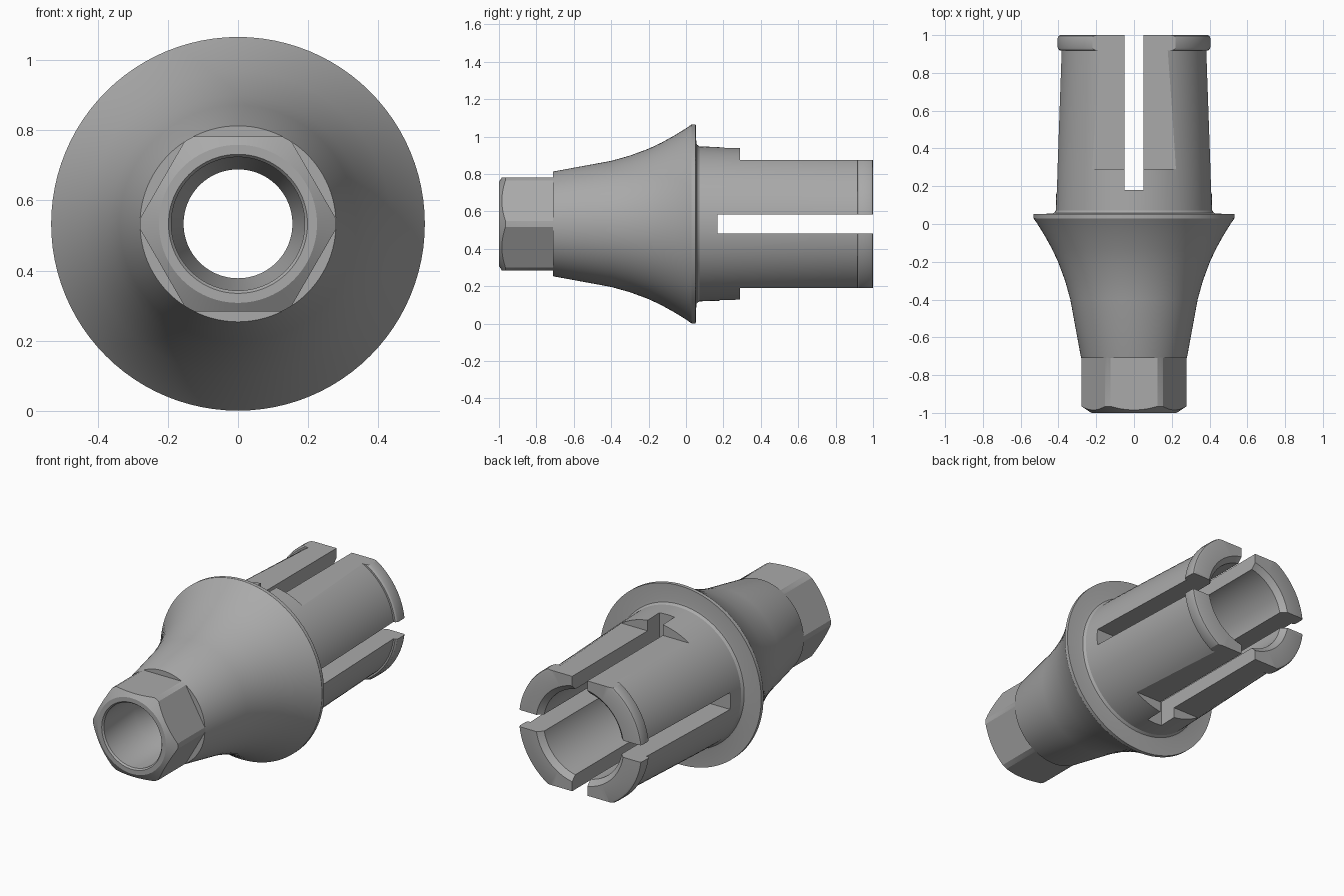
import bpy, bmesh, math
from mathutils import Matrix, Vector

AXIS_Z = 0.533

cube = bpy.data.objects.get("Cube")
if cube:
    bpy.data.objects.remove(cube, do_unlink=True)

metal = bpy.data.materials.new("satin grey metal")
metal.use_nodes = True
GREY = (0.40, 0.40, 0.40, 1)
metal.diffuse_color = GREY
metal.node_tree.nodes["Principled BSDF"].inputs["Base Color"].default_value = GREY


def add_object(name, bm):
    bmesh.ops.recalc_face_normals(bm, faces=bm.faces[:])
    mesh = bpy.data.meshes.new(name)
    bm.to_mesh(mesh)
    bm.free()
    obj = bpy.data.objects.new(name, mesh)
    obj.location.z = AXIS_Z
    bpy.context.collection.objects.link(obj)
    return obj


def lathe(name, profile, segments):
    """Turn a closed (y, radius) profile around the y axis."""
    bm = bmesh.new()
    rings = []
    for i in range(segments):
        a = 2 * math.pi * i / segments
        rings.append([bm.verts.new((r * math.cos(a), y, r * math.sin(a)))
                      for y, r in profile])
    n = len(profile)
    for i in range(segments):
        here, after = rings[i], rings[(i + 1) % segments]
        for j in range(n):
            k = (j + 1) % n
            bm.faces.new((here[j], here[k], after[k], after[j]))
    return add_object(name, bm)


def box(name, low, high):
    bm = bmesh.new()
    low, high = Vector(low), Vector(high)
    bmesh.ops.create_cube(bm, size=1, matrix=Matrix.Translation((low + high) / 2)
                          @ Matrix.Diagonal((*(high - low), 1)))
    return add_object(name, bm)


def cut(target, cutter):
    cutter.hide_render = True
    mod = target.modifiers.new("cut", 'BOOLEAN')
    mod.operation, mod.solver, mod.object = 'DIFFERENCE', 'EXACT', cutter
    bpy.context.view_layer.objects.active = target
    bpy.ops.object.modifier_apply(modifier=mod.name)
    bpy.data.objects.remove(cutter, do_unlink=True)


# Turned body: chamfered nose, flared skirt, rim, sleeve, end lip, stepped bore
nose = [(-1, 0.225), (-0.965, 0.279), (-0.71, 0.279)]
skirt = [(-0.705, 0.281), (-0.4, 0.337), (-0.3, 0.365), (-0.2, 0.402),
         (-0.13, 0.435), (-0.06, 0.474), (0, 0.511), (0.03, 0.532)]
sleeve = [(0.052, 0.532), (0.055, 0.44), (0.058, 0.424), (0.072, 0.414),
          (0.29, 0.408), (0.918, 0.386)]
lip = [(0.918, 0.396), (0.925, 0.404), (0.935, 0.407), (0.985, 0.407),
       (0.996, 0.403), (1, 0.393)]
bore = [(1, 0.29), (0.97, 0.26), (-0.3, 0.26), (-0.36, 0.155),
        (-0.6, 0.155), (-0.7, 0.19), (-0.99, 0.19), (-1, 0.198)]
body = lathe("turned_connector", nose + skirt + sleeve + lip + bore, 96)

# Six flats on the nose
corner = 0.249 / math.cos(math.pi / 6)
cut(body, lathe("hex_cutter", [(-1.1, corner), (-0.71, corner),
                               (-0.71, 0.6), (-1.1, 0.6)], 6))

# Flats above and below the sleeve
for side in (1, -1):
    near, far = sorted((side * 0.342, side * 0.6))
    cut(body, box("flat_cutter", (-0.6, 0.29, near), (0.6, 1.1, far)))

# Crossed slots that split the sleeve into four fingers
cut(body, box("upright_slot_cutter", (-0.05, 0.18, -0.6), (0.05, 1.1, 0.6)))
cut(body, box("level_slot_cutter", (-0.6, 0.168, -0.05), (0.6, 1.1, 0.05)))

body.data.materials.clear()
body.data.materials.append(metal)
for face in body.data.polygons:
    face.material_index = 0
bpy.ops.object.select_all(action='DESELECT')
body.select_set(True)
bpy.context.view_layer.objects.active = body
bpy.ops.object.shade_smooth_by_angle(angle=math.radians(25))
